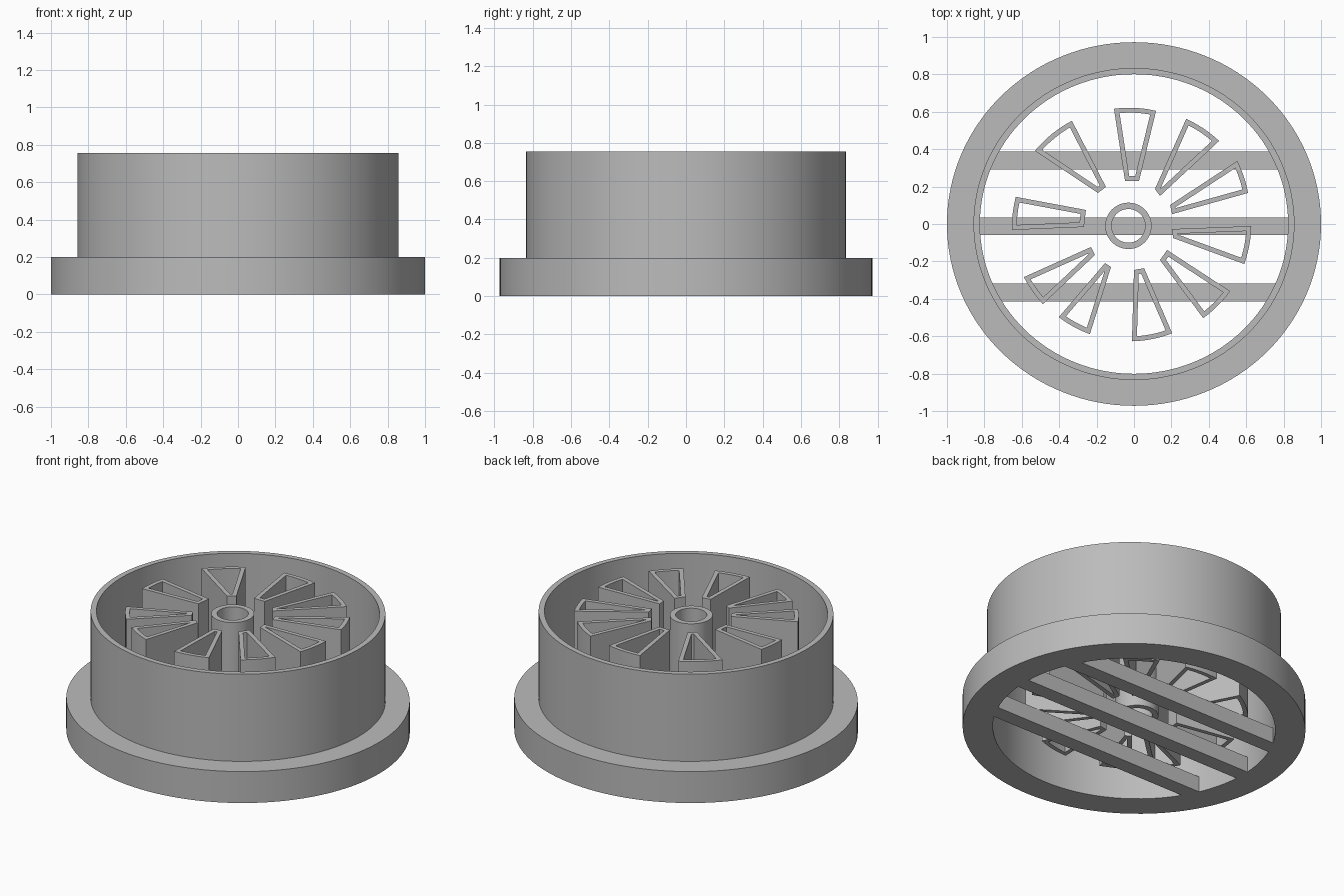
import bpy, bmesh, math
from mathutils import Vector

if "Cube" in bpy.data.objects:
    bpy.data.objects.remove(bpy.data.objects["Cube"])

grey = bpy.data.materials.new("plain grey")
grey.diffuse_color = (0.5, 0.5, 0.5, 1)
grey.use_nodes = True
grey.node_tree.nodes["Principled BSDF"].inputs["Base Color"].default_value = grey.diffuse_color


def finish(name, bm):
    bmesh.ops.recalc_face_normals(bm, faces=bm.faces)
    me = bpy.data.meshes.new(name)
    bm.to_mesh(me)
    bm.free()
    me.materials.append(grey)
    ob = bpy.data.objects.new(name, me)
    bpy.context.collection.objects.link(ob)
    bpy.context.view_layer.objects.active = ob
    ob.select_set(True)
    bpy.ops.object.shade_smooth_by_angle(angle=math.radians(25))
    ob.select_set(False)


def revolve(name, profile, cx=0, cy=0, squash=1.0, n=96):
    """Closed (radius, z) profile swept around a vertical axis."""
    bm = bmesh.new()
    rings = []
    for i in range(n):
        a = 2 * math.pi * i / n
        rings.append([bm.verts.new((cx + r * math.cos(a), cy + squash * r * math.sin(a), z))
                      for r, z in profile])
    m = len(profile)
    for i in range(n):
        p, q = rings[i], rings[(i + 1) % n]
        for j in range(m):
            k = (j + 1) % m
            bm.faces.new((p[j], q[j], q[k], p[k]))
    finish(name, bm)


def inset(pts, d):
    """Offset a counter-clockwise outline inwards by d."""
    out = []
    for i, p in enumerate(pts):
        e1 = (p - pts[i - 1]).normalized()
        e2 = (pts[(i + 1) % len(pts)] - p).normalized()
        n1, n2 = Vector((-e1.y, e1.x)), Vector((-e2.y, e2.x))
        out.append(p + (n1 + n2) * d / (1 + n1.dot(n2)))
    return out


def wedge_tube(name, pts, z0, z1, wall):
    bm = bmesh.new()
    inner = inset(pts, wall)
    loops = [[bm.verts.new((p.x, p.y, z)) for p in ps]
             for ps, z in ((pts, z0), (pts, z1), (inner, z1), (inner, z0))]
    n = len(pts)
    for a in range(4):
        p, q = loops[a], loops[(a + 1) % 4]
        for i in range(n):
            j = (i + 1) % n
            bm.faces.new((p[i], p[j], q[j], q[i]))
    finish(name, bm)


# Flanged outer drum, slightly oval
revolve("flanged_drum", [(1.0, 0), (1.0, 0.2), (0.858, 0.2), (0.858, 0.755),
                         (0.824, 0.755), (0.824, 0)], squash=0.972, n=128)

# Central hub tube
revolve("hub", [(0.124, 0.1), (0.124, 0.745), (0.09, 0.745), (0.09, 0.1)], -0.03, -0.01, n=64)

# Three cross bars under the hub and wedges
for i, y in enumerate((0.34, -0.012, -0.366)):
    bm = bmesh.new()
    bmesh.ops.create_cube(bm, size=1)
    half = 0.83 * math.sqrt(1 - (max(abs(y) - 0.05, 0) / 0.807) ** 2)
    ends = [0.83 * math.sqrt(1 - ((y + s * 0.048) / 0.807) ** 2) for s in (-1, 1)]
    for v in bm.verts:
        v.co = (math.copysign(ends[v.co.y > 0], v.co.x),
                y + v.co.y * 0.096, 0.1 if v.co.z > 0 else 0)
    finish(f"cross_bar_{i + 1}", bm)

# Hollow wedges: outer corners then inner corners, counter-clockwise
wedges = [
    (.118, .605, -.107, .616, -.048, .23, .027, .23),
    (.455, .444, .279, .562, .112, .187, .139, .15),
    (.61, .166, .552, .337, .193, .102, .204, .053),
    (.589, -.214, .627, -.011, .204, -.027, .209, -.075),
    (.37, -.503, .514, -.359, .177, -.139, .139, -.193),
    (-.011, -.627, .204, -.584, .054, -.236, 0, -.246),
    (-.402, -.498, -.236, -.589, -.123, -.23, -.155, -.209),
    (-.589, -.284, -.487, -.428, -.209, -.166, -.23, -.123),
    (-.632, .145, -.653, -.032, -.268, -.016, -.257, .075),
    (-.332, .552, -.53, .391, -.193, .166, -.15, .198),
]
for k, w in enumerate(wedges):
    a, b, c, d = (Vector(w[i:i + 2]) for i in range(0, 8, 2))
    arc = []
    for i in range(7):              # outer end follows a circle
        t = i / 6
        p = a.lerp(b, t)
        arc.append(p.normalized() * (a.length * (1 - t) + b.length * t))
    # narrow inner ends: order corners so the outline stays counter-clockwise
    pts = arc + [c, d]
    area = sum(pts[i - 1].cross(pts[i]) for i in range(len(pts)))
    if area < 0:
        pts.reverse()
    wedge_tube(f"wedge_{k + 1}", pts, 0.1, 0.745, 0.026)
